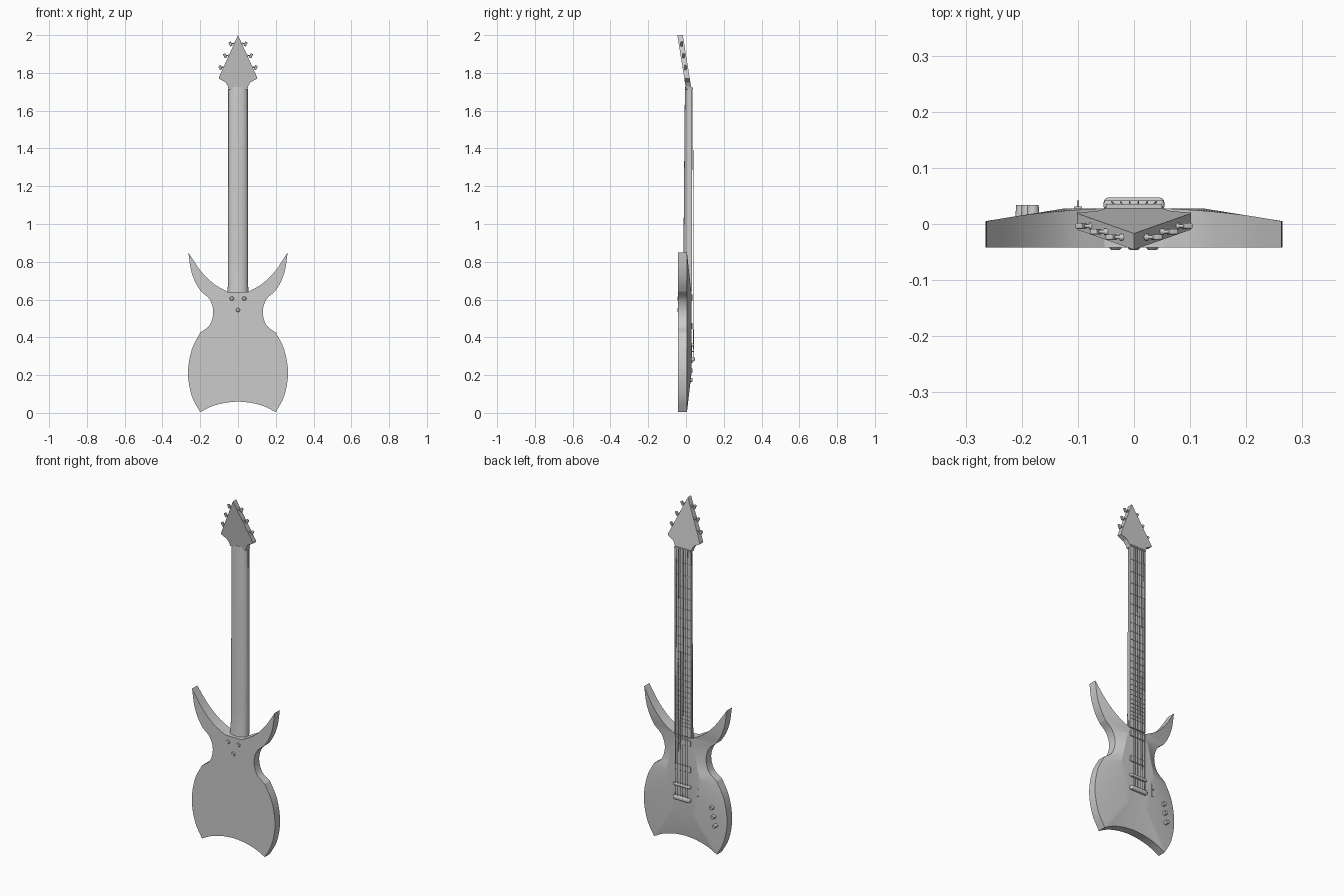
import bpy, bmesh
from math import sin, cos, pi
from mathutils import Matrix, Vector

cube = bpy.data.objects.get("Cube")
if cube:
    bpy.data.objects.remove(cube, do_unlink=True)

grey = bpy.data.materials.new("plain grey")
grey.use_nodes = True
grey.diffuse_color = (0.6, 0.6, 0.6, 1)
grey.node_tree.nodes["Principled BSDF"].inputs["Base Color"].default_value = (0.6, 0.6, 0.6, 1)


def finish(name, bm, smooth=False):
    bmesh.ops.recalc_face_normals(bm, faces=bm.faces)
    mesh = bpy.data.meshes.new(name)
    bm.to_mesh(mesh)
    bm.free()
    mesh.materials.append(grey)
    obj = bpy.data.objects.new(name, mesh)
    bpy.context.collection.objects.link(obj)
    if smooth:
        bpy.ops.object.select_all(action='DESELECT')
        obj.select_set(True)
        bpy.context.view_layer.objects.active = obj
        bpy.ops.object.shade_smooth_by_angle(angle=0.6)
    return obj


def box(name, center, size, bevel=0):
    bm = bmesh.new()
    bmesh.ops.create_cube(bm, size=1, matrix=Matrix.Translation(center) @ Matrix.Diagonal((*size, 1)))
    obj = finish(name, bm)
    if bevel:
        mod = obj.modifiers.new("rounding", 'BEVEL')
        mod.width, mod.segments = bevel, 3
    return obj


def rod(name, a, b, r1, r2=None, sides=16):
    a, b = Vector(a), Vector(b)
    turn = (b - a).to_track_quat('Z', 'Y').to_matrix().to_4x4()
    bm = bmesh.new()
    bmesh.ops.create_cone(bm, cap_ends=True, segments=sides, radius1=r1, radius2=r1 if r2 is None else r2,
                          depth=(b - a).length, matrix=Matrix.Translation((a + b) / 2) @ turn)
    return finish(name, bm, True)


def curve(points, steps):
    """Smooth run through the points, ends included."""
    p = [Vector(q) for q in points]
    p = [2 * p[0] - p[1]] + p + [2 * p[-1] - p[-2]]
    run = []
    for a, b, c, d in zip(p, p[1:], p[2:], p[3:]):
        for i in range(steps):
            t = i / steps
            run.append(0.5 * (2 * b + (c - a) * t + (2 * a - 5 * b + 4 * c - d) * t * t
                              + (3 * b - a - 3 * c + d) * t ** 3))
    return run + [p[-2]]


# Body: outer rim and the raised plateau inside it, as (x, z) for one half
EDGE, TOP, BACK = 0.005, 0.028, -0.042
bottom = curve([(0, 0.06), (0.07, 0.053), (0.14, 0.034), (0.2, 0.004)], 4)
side = curve([(0.2, 0.004), (0.245, 0.09), (0.265, 0.21), (0.245, 0.335), (0.2, 0.425)], 4)
waist = curve([(0.2, 0.425), (0.15, 0.465), (0.131, 0.535), (0.15, 0.6), (0.195, 0.642)], 4)
horn_out = curve([(0.195, 0.642), (0.225, 0.69), (0.25, 0.76), (0.263, 0.85)], 4)
horn_in = curve([(0.053, 0.64), (0.13, 0.685), (0.2, 0.755), (0.263, 0.85)], 4)
flat_bottom = [Vector((0.06 * i / 12, 0.2)) for i in range(13)]
flat_side = curve([(0.06, 0.2), (0.09, 0.25), (0.12, 0.32), (0.118, 0.37), (0.105, 0.43)], 4)
flat_waist = curve([(0.105, 0.43), (0.09, 0.49), (0.08, 0.54), (0.065, 0.6), (0.053, 0.64)], 4)

outer = bottom + side[1:] + waist[1:] + horn_out[1:]
inner = flat_bottom + flat_side[1:] + flat_waist[1:] + horn_in[1:]
n_flat = len(flat_bottom + flat_side + flat_waist) - 2


def inner_height(p):
    return TOP if p.y <= 0.64 else EDGE + (TOP - EDGE) * (0.85 - p.y) / 0.21


bm = bmesh.new()
rim = [bm.verts.new((p.x, EDGE, p.y)) for p in outer]
ridge = [bm.verts.new((p.x, inner_height(p), p.y)) for p in inner[:-1]] + [rim[-1]]
for i in range(len(rim) - 1):
    quad = [rim[i], rim[i + 1], ridge[i + 1], ridge[i]]
    bm.faces.new(list(dict.fromkeys(quad)))
neck_joint = bm.verts.new((0, TOP, 0.64))
bm.faces.new(ridge[:n_flat] + [neck_joint])
# Side wall and back of the body
loop = rim + ridge[n_flat - 1:-1][::-1] + [neck_joint]
back = [bm.verts.new((v.co.x, BACK, v.co.z)) for v in loop]
for i in range(len(loop) - 1):
    bm.faces.new([loop[i], loop[i + 1], back[i + 1], back[i]])
bm.faces.new(back)
body = finish("body", bm)
mirror = body.modifiers.new("mirror", 'MIRROR')
mirror.use_clip = True
bpy.context.view_layer.objects.active = body
body.select_set(True)
bpy.ops.object.shade_smooth_by_angle(angle=0.25)

# Neck: rounded back lofted from the heel to the nut
bm = bmesh.new()
rings = []
for z, half, depth in [(0.6, 0.055, 0.046), (0.645, 0.055, 0.044), (0.7, 0.053, 0.038),
                       (0.8, 0.053, 0.036), (1.7, 0.05, 0.028), (1.725, 0.05, 0.026)]:
    rings.append([bm.verts.new((half * cos(pi * i / 16), 0.022 - depth * sin(pi * i / 16) ** 0.8, z))
                  for i in range(17)])
for a, b in zip(rings, rings[1:]):
    for i in range(17):
        j = (i + 1) % 17
        bm.faces.new([a[i], a[j], b[j], b[i]])
bm.faces.new(rings[0])
bm.faces.new(rings[-1])
finish("neck", bm, True)

# Fretboard, nut and frets spaced by the twelve-tone rule
NUT, SCALE = 1.715, 1.355
box("fretboard", (0, 0.026, 1.18), (0.104, 0.009, 1.07))
box("nut", (0, 0.028, NUT + 0.004), (0.1, 0.016, 0.008))
for n in range(1, 25):
    z = NUT - SCALE * (1 - 2 ** (-n / 12))
    box(f"fret_{n}", (0, 0.031, z), (0.102, 0.003, 0.004))


# Headstock: pointed plate leaning back
def lean(z):
    return 0.028 - 0.16 * (z - 1.72)


half = [(0.05, 1.712), (0.053, 1.728), (0.066, 1.75), (0.102, 1.77), (0.1, 1.78), (0, 2.0)]
outline = half + [(-x, z) for x, z in half[-2::-1]]
bm = bmesh.new()
front = [bm.verts.new((x, lean(z), z)) for x, z in outline]
rear = [bm.verts.new((x, lean(z) - 0.029, z)) for x, z in outline]
bm.faces.new(front)
bm.faces.new(rear)
for i in range(len(front)):
    j = (i + 1) % len(front)
    bm.faces.new([front[i], front[j], rear[j], rear[i]])
finish("headstock", bm)

# Tuning pegs
for s, label in ((1, "left"), (-1, "right")):
    for k, (x, z) in enumerate([(0.02, 1.955), (0.048, 1.893), (0.074, 1.83)]):
        y = lean(z) - 0.014
        rod(f"{label}_peg_shaft_{k}", (s * (x - 0.01), y, z), (s * (x + 0.014), y, z), 0.003)
        rod(f"{label}_peg_collar_{k}", (s * (x - 0.005), y, z), (s * (x + 0.005), y, z - 0.002), 0.006)
        button = box(f"{label}_peg_button_{k}", (0, 0, 0), (0.014, 0.01, 0.024), 0.003)
        button.location = (s * (x + 0.02), y, z - 0.002)
        button.rotation_euler = (0, s * 0.45, 0)

# Pickups, bridge and tailpiece
for label, z in (("neck", 0.61), ("middle", 0.46)):
    box(f"{label}_pickup", (0, 0.029, z), (0.1, 0.009, 0.034), 0.003)
box("bridge", (0, 0.034, 0.36), (0.108, 0.018, 0.016), 0.006)
box("tailpiece", (0, 0.036, 0.285), (0.108, 0.022, 0.024), 0.008)

# Strings
for n in range(6):
    x = -0.04 + 0.016 * n
    rod(f"string_{n}", (x, 0.04, 0.285), (x * 0.9, 0.036, NUT + 0.004), 0.0015, sides=6)

# Switch and knobs
box("switch_plate", (-0.1, 0.028, 0.325), (0.014, 0.006, 0.075))
rod("switch_lever", (-0.1, 0.028, 0.325), (-0.1, 0.042, 0.325), 0.002)
for n, (x, z) in enumerate([(-0.18, 0.275), (-0.19, 0.225), (-0.2, 0.175)]):
    rod(f"knob_{n}", (x, 0.005, z), (x, 0.034, z), 0.012, 0.01)

# Neck bolts on the back
for n, (x, z) in enumerate([(-0.033, 0.605), (0.033, 0.605), (0, 0.545)]):
    rod(f"neck_bolt_{n}", (x, BACK + 0.002, z), (x, BACK - 0.004, z), 0.013, 0.008)
